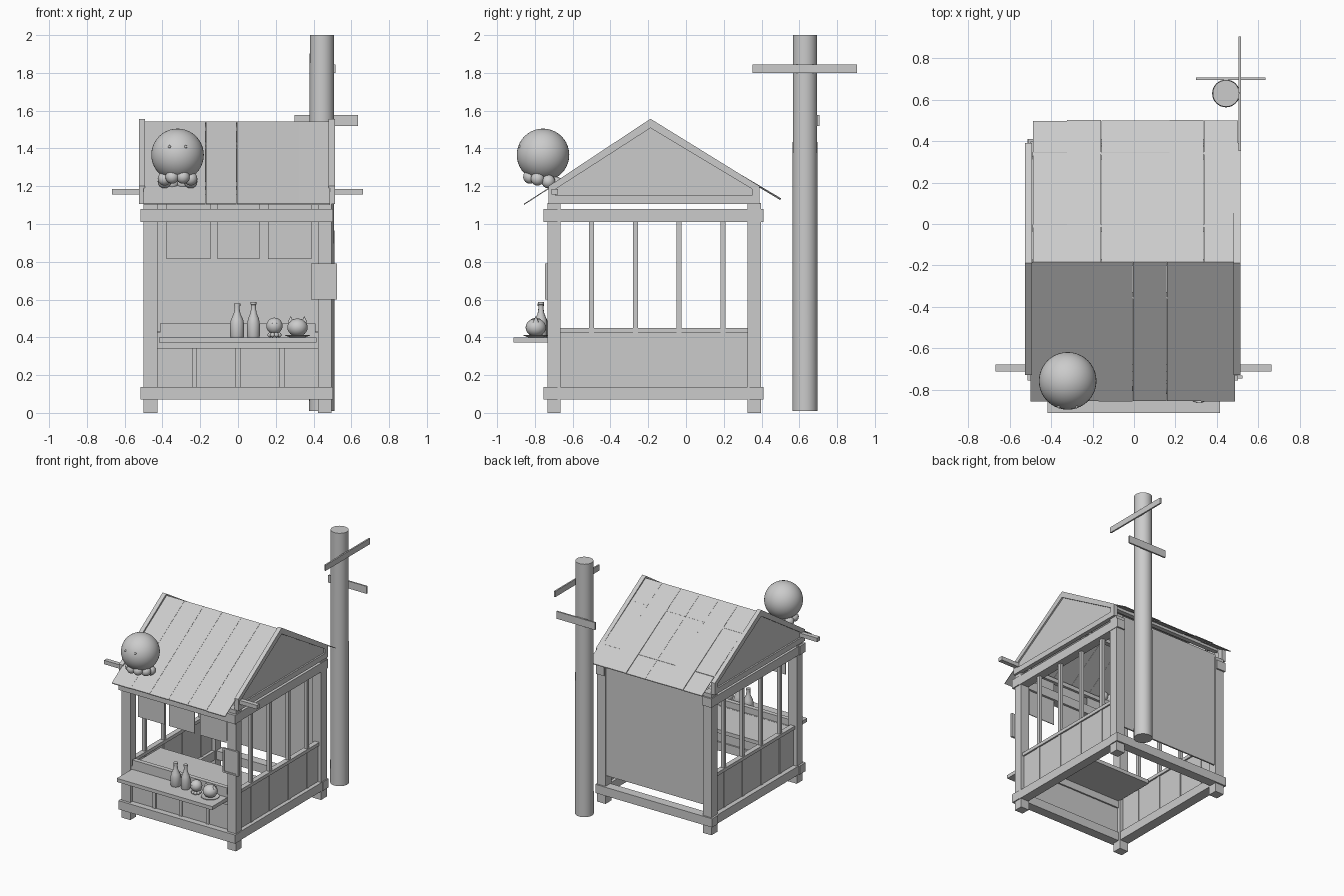
import bpy, bmesh, math, random
from mathutils import Vector, Matrix

if "Cube" in bpy.data.objects:
    bpy.data.objects.remove(bpy.data.objects["Cube"])

random.seed(3)
mat = bpy.data.materials.new("plain grey")
mat.diffuse_color = (0.6, 0.6, 0.6, 1)
mat.use_nodes = True
mat.node_tree.nodes["Principled BSDF"].inputs["Base Color"].default_value = mat.diffuse_color


def finish(name, bm, smooth=False):
    bmesh.ops.recalc_face_normals(bm, faces=bm.faces)
    me = bpy.data.meshes.new(name)
    bm.to_mesh(me)
    bm.free()
    me.materials.append(mat)
    ob = bpy.data.objects.new(name, me)
    bpy.context.collection.objects.link(ob)
    if smooth:
        bpy.context.view_layer.objects.active = ob
        bpy.ops.object.select_all(action='DESELECT')
        ob.select_set(True)
        bpy.ops.object.shade_smooth_by_angle(angle=math.radians(40))
    return ob


def box(name, x0, x1, y0, y1, z0, z1):
    bm = bmesh.new()
    m = Matrix.Translation(((x0 + x1) / 2, (y0 + y1) / 2, (z0 + z1) / 2))
    m = m @ Matrix.Diagonal((x1 - x0, y1 - y0, z1 - z0, 1))
    bmesh.ops.create_cube(bm, size=1, matrix=m)
    return finish(name, bm)


def add_prism(bm, profile, x0, x1):
    # extrude a (y, z) profile along x
    f = bm.faces.new([bm.verts.new((x0, y, z)) for y, z in profile])
    ext = bmesh.ops.extrude_face_region(bm, geom=[f])
    vs = [v for v in ext["geom"] if isinstance(v, bmesh.types.BMVert)]
    bmesh.ops.translate(bm, vec=(x1 - x0, 0, 0), verts=vs)


def add_ball(bm, c, r, scale=(1, 1, 1), seg=24):
    m = Matrix.Translation(c) @ Matrix.Diagonal((*scale, 1))
    bmesh.ops.create_uvsphere(bm, u_segments=seg, v_segments=seg // 2, radius=r, matrix=m)


def lathe(name, x, y, z, profile, seg=20):
    bm = bmesh.new()
    vs = [bm.verts.new((r, 0, h)) for r, h in profile]
    es = [bm.edges.new(p) for p in zip(vs, vs[1:])]
    bmesh.ops.spin(bm, geom=vs + es, cent=(0, 0, 0), axis=(0, 0, 1),
                   angle=2 * math.pi, steps=seg, use_duplicate=False)
    bmesh.ops.remove_doubles(bm, verts=bm.verts, dist=1e-5)
    bmesh.ops.translate(bm, vec=(x, y, z), verts=bm.verts)
    return finish(name, bm, True)


# corner posts
for sx, x0, x1 in (("left", -0.50, -0.425), ("right", 0.423, 0.495)):
    box(sx + "_front_post", x0, x1, -0.733, -0.664, 0, 1.11)
    box(sx + "_back_post", x0, x1, 0.325, 0.398, 0, 1.11)

# bottom beams and top beams
for lvl, z0, z1 in (("bottom", 0.07, 0.138), ("top", 1.01, 1.08)):
    box(lvl + "_front_beam", -0.515, 0.503, -0.754, -0.68, z0, z1)
    if lvl == "bottom":
        box("bottom_back_beam", -0.515, 0.503, 0.337, 0.41, z0, z1)
    else:
        box("top_back_beam", -0.43, 0.43, 0.33, 0.375, z0, z1)
    ye = (-0.70, 0.36) if lvl == "bottom" else (-0.754, 0.41)
    box(lvl + "_left_beam", -0.508, -0.43, *ye, z0, z1)
    box(lvl + "_right_beam", 0.428, 0.499, *ye, z0, z1)

# side walls: lower panel, rail and bars
for side, xc in (("left", -0.463), ("right", 0.46)):
    box(side + "_lower_panel", xc - 0.008, xc + 0.008, -0.67, 0.33, 0.13, 0.43)
    box(side + "_rail", xc - 0.02, xc + 0.02, -0.67, 0.33, 0.424, 0.45)
    for i in range(4):
        y = -0.5 + i * 0.232
        box(f"{side}_bar_{i}", xc - 0.013, xc + 0.013, y - 0.013, y + 0.013, 0.13, 1.02)

# back wall sheet
box("back_wall", -0.43, 0.43, 0.378, 0.39, 0.22, 1.13)

# front: lower panel, battens, rail, serving shelf and inner counter
box("front_lower_panel", -0.43, 0.43, -0.706, -0.692, 0.13, 0.43)
for i, x in enumerate((-0.23, 0, 0.233)):
    box(f"front_batten_{i}", x - 0.013, x + 0.013, -0.715, -0.69, 0.13, 0.36)
box("front_rail", -0.43, 0.43, -0.725, -0.68, 0.34, 0.425)
box("front_top_rail", -0.413, 0.41, -0.725, -0.69, 0.40, 0.474)
box("serving_shelf", -0.417, 0.415, -0.913, -0.70, 0.372, 0.40)
box("inner_counter", -0.43, 0.43, -0.69, -0.35, 0.395, 0.424)

# hanging curtains and the pole through the eaves
for i, (x0, x1) in enumerate(((-0.378, -0.146), (-0.108, 0.114), (0.16, 0.39))):
    box(f"curtain_{i}", x0, x1, -0.703, -0.697, 0.815, 1.16)
box("curtain_pole", -0.668, 0.663, -0.712, -0.678, 1.155, 1.186)

# gable ends: frame ring and recessed panel
outer = [(-0.728, 1.107), (-0.728, 1.20), (-0.188, 1.557), (0.39, 1.20), (0.39, 1.107)]
inner = [(-0.69, 1.15), (-0.69, 1.185), (-0.188, 1.508), (0.35, 1.185), (0.35, 1.15)]
for side, x0, x1, xp in (("left", -0.525, -0.492, -0.508), ("right", 0.48, 0.513, 0.496)):
    bm = bmesh.new()
    for i in range(5):
        j = (i + 1) % 5
        add_prism(bm, [outer[i], outer[j], inner[j], inner[i]], x0, x1)
    finish(side + "_gable_frame", bm)
    bm = bmesh.new()
    add_prism(bm, inner, xp - 0.005, xp + 0.005)
    finish(side + "_gable_panel", bm)

# roof: six thin boards on each slope, laid slightly unevenly
ridge = (-0.184, 1.542)
for side, eave, xa, xb in (("front", (-0.855, 1.109), -0.50, 0.488),
                           ("back", (0.50, 1.135), -0.487, 0.502)):
    bm = bmesh.new()
    w = (xb - xa) / 6
    for i in range(6):
        d = random.uniform(-0.002, 0.002)
        e = (eave[0] + d, eave[1] + d)
        add_prism(bm, [ridge, e, (e[0], e[1] - 0.006), (ridge[0], ridge[1] - 0.006)],
                  xa + i * w, xa + (i + 1) * w - 0.001)
    finish(side + "_roof_boards", bm)

# purlins just under the roof
for i, (y, z) in enumerate(((-0.345, 1.434), (-0.02, 1.442), (0.33, 1.234))):
    box(f"purlin_{i}", -0.49, 0.485, y - 0.018, y + 0.018, z - 0.036, z - 0.008)
box("ridge_beam", -0.49, 0.485, -0.202, -0.168, 1.49, 1.525)

# framed sign on the right front post
box("sign_board", 0.398, 0.512, -0.740, -0.731, 0.61, 0.78)
for i, (x0, x1, z0, z1) in enumerate(((0.387, 0.523, 0.60, 0.612), (0.387, 0.523, 0.78, 0.792),
                                      (0.387, 0.4, 0.612, 0.78), (0.51, 0.523, 0.612, 0.78))):
    box(f"sign_frame_{i}", x0, x1, -0.746, -0.731, z0, z1)


# octopus figures: head, ring of feet, eyes
def octopus(name, c, r, feet_z, ring, foot, tilt):
    c = Vector(c)
    bm = bmesh.new()
    add_ball(bm, c, r, seg=40)
    finish(name + "_head", bm, True)
    bm = bmesh.new()
    for i in range(8):
        a = (i + 0.5) * math.pi / 4
        dy = ring * math.sin(a)
        add_ball(bm, (c.x + ring * math.cos(a), c.y + dy, feet_z - tilt * dy), foot, seg=16)
    finish(name + "_feet", bm, True)
    bm = bmesh.new()
    for s in (-1, 1):
        d = Vector((s * 0.31, -0.895, 0.31)).normalized()
        add_ball(bm, c + d * r, r * 0.06, seg=10)
    finish(name + "_eyes", bm, True)


octopus("roof_octopus", (-0.32, -0.757, 1.366), 0.139, 1.232, 0.075, 0.036, 0.25)
octopus("small_octopus", (0.193, -0.795, 0.461), 0.043, 0.413, 0.026, 0.013, 0)

# bottles
bottle = [(0, 0), (0.034, 0), (0.037, 0.006), (0.037, 0.07), (0.032, 0.095), (0.018, 0.125),
          (0.014, 0.15), (0.014, 0.165), (0.017, 0.167), (0.017, 0.18), (0, 0.18)]
lathe("bottle_left", -0.005, -0.768, 0.40, bottle)
lathe("bottle_right", 0.082, -0.768, 0.40, [(r * 0.9, h * 1.04) for r, h in bottle])

# plate with an eared bun
lathe("plate", 0.315, -0.795, 0.40,
      [(0, 0), (0.04, 0), (0.067, 0.01), (0.066, 0.013), (0.04, 0.005), (0, 0.005)], 28)
bm = bmesh.new()
add_ball(bm, (0.315, -0.795, 0.452), 0.054, (1, 1, 0.88))
for s in (-1, 1):
    bmesh.ops.create_cone(bm, cap_ends=True, segments=12, radius1=0.016, radius2=0.001, depth=0.034,
                          matrix=Matrix.Translation((0.315 + s * 0.036, -0.795, 0.495)))
finish("eared_bun", bm, True)

# utility pole with two crossbars
lathe("utility_pole", 0.444, 0.63, 0.0, [(0, 0.01), (0.067, 0.01), (0.064, 2.0), (0, 2.0)], 32)
box("crossbar_upper", 0.505, 0.517, 0.352, 0.905, 1.80, 1.845)
box("crossbar_lower", 0.30, 0.635, 0.694, 0.706, 1.52, 1.578)
